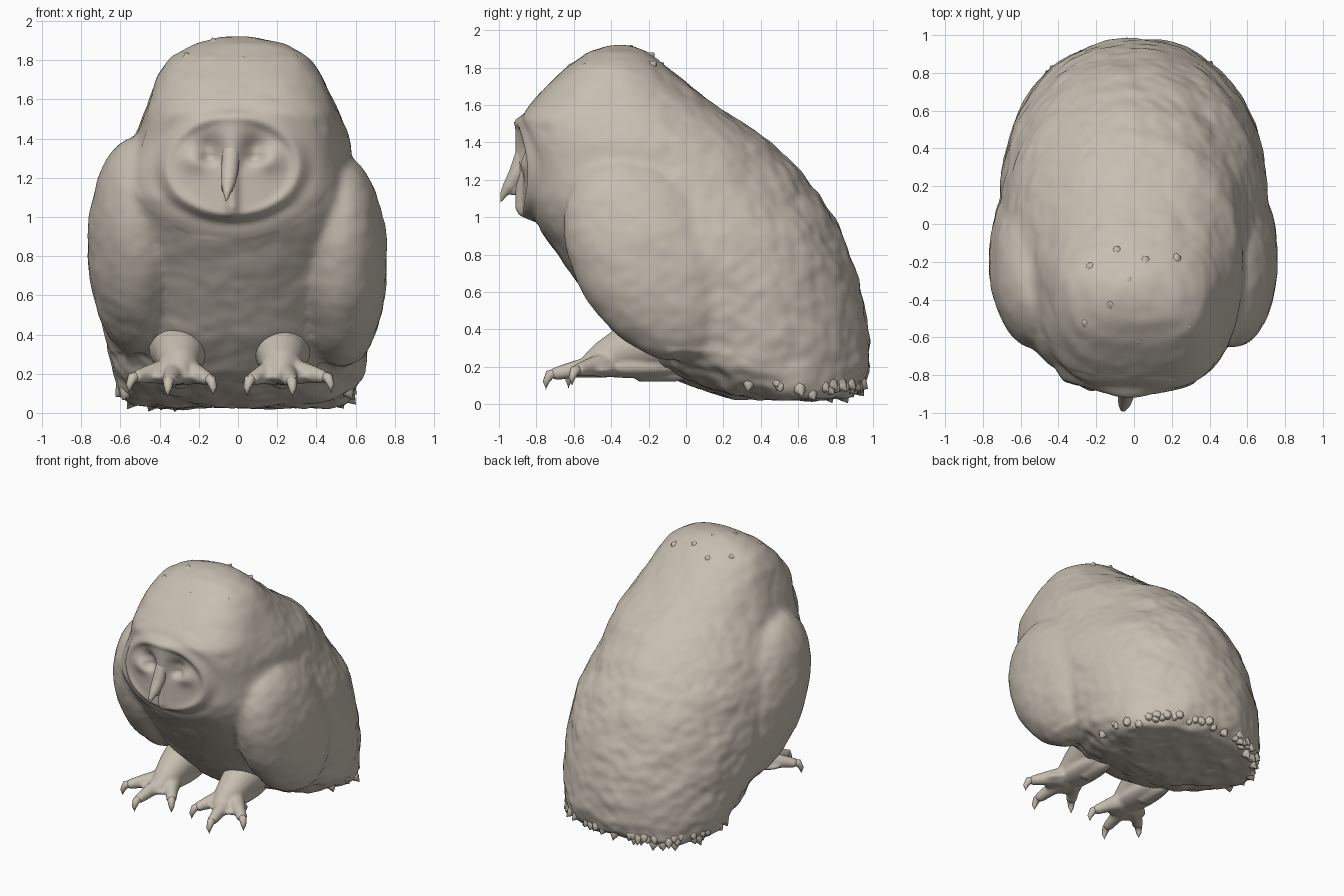
import bpy, bmesh, math, random
from mathutils import Vector, Matrix, noise

random.seed(4)
cube = bpy.data.objects.get("Cube")
if cube:
    bpy.data.objects.remove(cube, do_unlink=True)

clay = bpy.data.materials.new("warm_grey_clay")
clay.use_nodes = True
COLOUR = (0.57, 0.515, 0.44, 1)
clay.diffuse_color = COLOUR
clay.node_tree.nodes["Principled BSDF"].inputs["Base Color"].default_value = COLOUR


def bridge(bm, rings):
    """Skin a list of point rings into a closed shape."""
    loops = [[bm.verts.new(p) for p in ring] for ring in rings]
    n = len(loops[0])
    for a, b in zip(loops, loops[1:]):
        for i in range(n):
            j = (i + 1) % n
            bm.faces.new((a[i], a[j], b[j], b[i]))
    bm.faces.new(loops[0][::-1])
    bm.faces.new(loops[-1])


def tube(bm, points, radii, sides=12):
    """Tapered round limb along a path."""
    pts = [Vector(p) for p in points]
    rings = []
    for i, p in enumerate(pts):
        d = pts[min(i + 1, len(pts) - 1)] - pts[max(i - 1, 0)]
        turn = d.to_track_quat('Z', 'Y')
        rings.append([p + turn @ Vector((radii[i] * math.cos(k * math.tau / sides),
                                         radii[i] * math.sin(k * math.tau / sides), 0))
                      for k in range(sides)])
    bridge(bm, rings)


def ellipsoid(bm, centre, size, tilt=0.0):
    m = (Matrix.Translation(centre) @ Matrix.Rotation(tilt, 4, 'X')
         @ Matrix.Diagonal((*size, 1)))
    bmesh.ops.create_uvsphere(bm, u_segments=32, v_segments=20, radius=1, matrix=m)


def finish(bm, name, voxel=0, smooth=0):
    """Make an object, fuse its parts and smooth it."""
    bmesh.ops.recalc_face_normals(bm, faces=bm.faces)
    mesh = bpy.data.meshes.new(name)
    bm.to_mesh(mesh)
    bm.free()
    ob = bpy.data.objects.new(name, mesh)
    bpy.context.collection.objects.link(ob)
    mesh.materials.append(clay)
    bpy.ops.object.select_all(action='DESELECT')
    bpy.context.view_layer.objects.active = ob
    ob.select_set(True)
    if voxel:
        mod = ob.modifiers.new("fuse", 'REMESH')
        mod.mode = 'VOXEL'
        mod.voxel_size = voxel
        bpy.ops.object.modifier_apply(modifier=mod.name)
        mod = ob.modifiers.new("soften", 'SMOOTH')
        mod.iterations = smooth
        bpy.ops.object.modifier_apply(modifier=mod.name)
    for p in ob.data.polygons:
        p.use_smooth = True
    return ob


# Body and head: height, front y, back y, half width, centre x
SECTIONS = [
    (.03, .3, .88, .54, 0), (.09, .04, .95, .6, 0), (.2, -.2, .99, .64, 0),
    (.38, -.38, .98, .68, 0), (.55, -.51, .95, .7, 0), (.75, -.65, .9, .71, 0),
    (.9, -.76, .84, .7, 0), (1, -.83, .79, .68, -.01), (1.1, -.88, .72, .66, -.02),
    (1.25, -.9, .61, .6, -.01), (1.4, -.9, .46, .55, .02), (1.53, -.9, .26, .5, .02),
    (1.7, -.75, .03, .43, .01), (1.81, -.63, -.1, .36, .01), (1.88, -.52, -.2, .24, .01),
    (1.92, -.42, -.3, .08, 0)]


def section(z, front, back, half, cx, n=64):
    ring = []
    square = 2 + .6 * max(0, min(1, (z - .6) / .7))
    for i in range(n):
        c, s = math.cos(i * math.tau / n), math.sin(i * math.tau / n)
        e = 2 / square if s < 0 else 1
        x = math.copysign(abs(c) ** e, c) * half
        y = math.copysign(abs(s) ** e, s) * (back - front) / 2
        ring.append(Vector((cx + x, (front + back) / 2 + y, z)))
    return ring


bm = bmesh.new()
bridge(bm, [section(*row) for row in SECTIONS])
# Folded wings sweeping down and back, the right shoulder raised
ellipsoid(bm, (-.51, -.18, .85), (.26, .41, .62), .6)
ellipsoid(bm, (.52, -.18, .77), (.245, .41, .6), .6)
body = finish(bm, "body", .017, 16)


def bump(a, b, r):
    return math.exp(-(a * a + b * b) / (r * r))


# Sculpt the facial disc and the downy surface
verts = body.data.vertices
normals = [v.normal.copy() for v in verts]
for v, n in zip(verts, normals):
    co = v.co.copy()
    x, z = co.x + .03, co.z
    r = math.hypot(x / .34, (z - 1.26) / .25)
    if co.y < -.6 and r < 1.5:
        # Shallow dish with a soft rim
        w = min(1, max(0, (1.15 - r) / .3))
        dish = -.872 + .4 * x * x
        y = co.y + (dish - co.y) * w
        y -= .016 * bump(r - 1, 0, .09) - .01 * bump(r - 1.2, 0, .12)
        # Closed eyes in hollows beside a wedge-shaped bridge
        side = abs(x)
        y += .05 * bump(side - .12, (z - 1.34) * .9, .06)
        y -= .035 * bump(side - .18, (z - 1.29) * 1.3, .075)
        y += .03 * bump(side - .12, (z - 1.3) * 2, .04)
        y -= .04 * bump(x, 0, .03 + max(0, z - 1.25) * .35) * w
        v.co.y = y
    else:
        amount = .006 + .008 * max(0, min(1, co.y + .5))
        if n.z < -.3 and z < .3 and co.y > -.1:
            amount = .02
        wave = Vector((co.x * 5, co.y * 5, co.z * 6))
        lump = noise.noise(wave) + .5 * noise.noise(wave * 2.6)
        v.co = co + n * amount * lump

# Ragged down lying along the tail hem and crown
bm = bmesh.new()
hem = [i for i, v in enumerate(verts) if v.co.z < .12 and -.7 < normals[i].z < .1]
crown = [i for i, v in enumerate(verts) if v.co.z > 1.8]
for group, count, length, lean in ((hem, 55, .05, (0, .1, -1.5)),
                                   (crown, 9, .025, (0, 1.2, 0))):
    for i in random.sample(group, count):
        d = (normals[i] + Vector(lean)).normalized()
        p = verts[i].co - normals[i] * .035
        tip = verts[i].co + d * length * random.uniform(.4, 1)
        tip.z = max(tip.z, .003)
        tube(bm, (p, p.lerp(tip, .5), tip), (.045, .03, .002), 7)
finish(bm, "feather_tufts")

# Hooked beak
bm = bmesh.new()
tube(bm, ((-.03, -.84, 1.42), (-.035, -.872, 1.33), (-.043, -.905, 1.23),
          (-.05, -.945, 1.165), (-.057, -.977, 1.12), (-.06, -.992, 1.075)),
     (.03, .045, .045, .036, .02, .003), 16)
tube(bm, ((-.045, -.85, 1.2), (-.05, -.89, 1.14), (-.055, -.94, 1.13)), (.045, .035, .012))
finish(bm, "beak", .008, 6)

# Legs, three front toes each and curved claws
for name, cx in (("right", -.3), ("left", .22)):
    foot, claws = bmesh.new(), bmesh.new()
    side = math.copysign(1, cx)
    tube(foot, ((cx, -.15, .34), (cx, -.34, .29), (cx, -.45, .235), (cx, -.55, .19)),
         (.16, .12, .095, .05), 20)
    ellipsoid(foot, (cx, -.27, .2), (.11, .32, .06))
    ellipsoid(foot, (cx + side * .03, -.48, .185), (.15, .12, .035))
    for dx, y, z in ((side * .21, -.57, .185), (side * .05, -.69, .165), (-side * .14, -.58, .175)):
        root = Vector((cx + dx * .3, -.44, .21))
        tip = Vector((cx + dx, y, z))
        knuckle = root.lerp(tip, .6) + Vector((0, 0, .005))
        tube(foot, (root, knuckle, tip), (.07, .047, .037))
        ellipsoid(foot, tip, (.038, .042, .034))
        out = (tip - root).normalized()
        down = Vector((0, 0, -1))
        tube(claws, (tip, tip + out * .04, tip + out * .06 + down * .035,
                     tip + out * .06 + down * .075), (.03, .027, .018, .002), 10)
    # Rear toe tucked under the body
    tube(foot, ((cx, -.25, .19), (cx, -.05, .17), (cx, .04, .16)), (.07, .05, .02))
    finish(foot, name + "_foot", .011, 7)
    finish(claws, name + "_claws")
